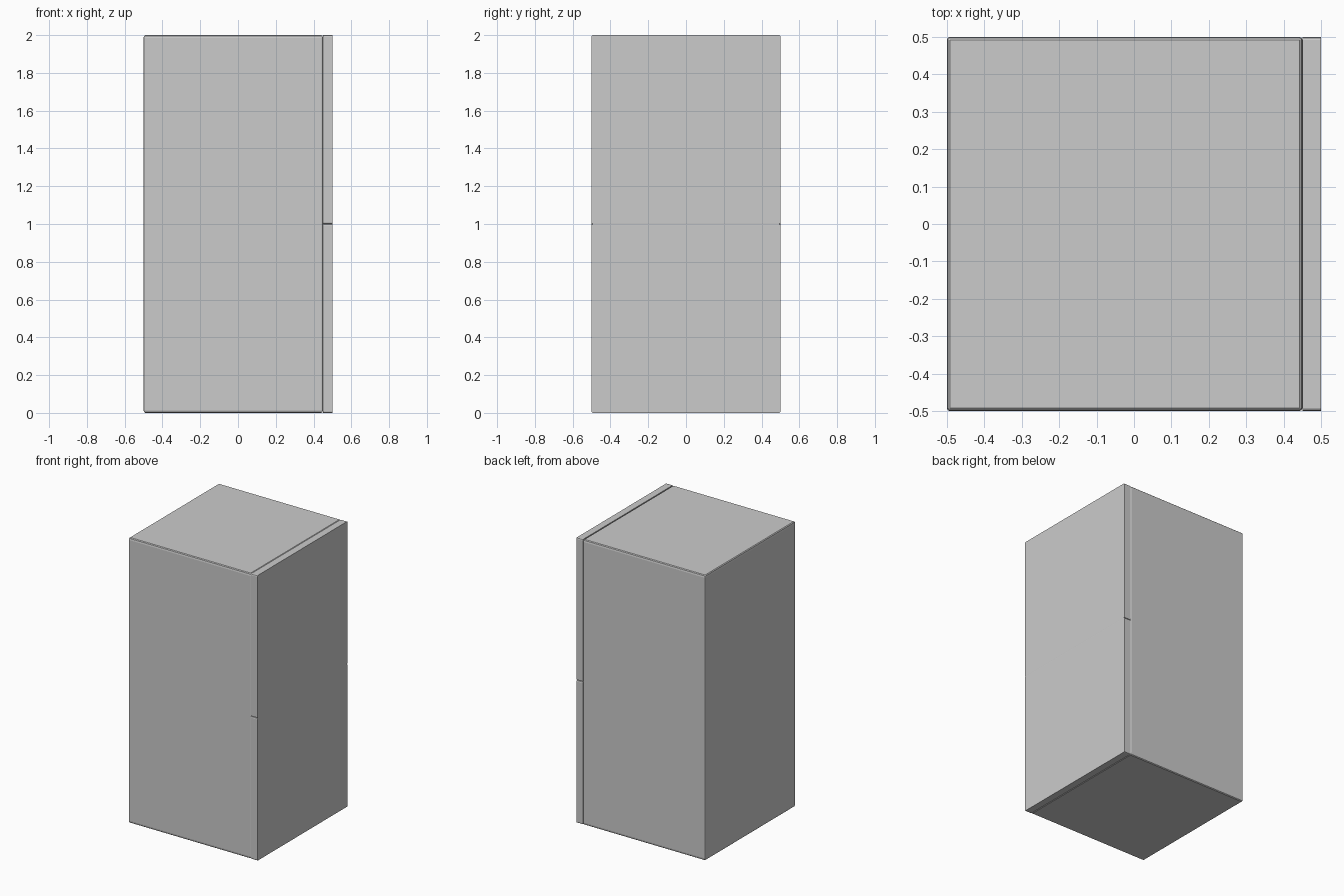
import bpy

if "Cube" in bpy.data.objects:
    bpy.data.objects.remove(bpy.data.objects["Cube"])


def box(name, lo, hi):
    # Slightly rounded box; the bevel follows the box's own proportions
    bpy.ops.mesh.primitive_cube_add(size=2, location=[(a + b) / 2 for a, b in zip(lo, hi)])
    ob = bpy.context.object
    ob.name = name
    ob.scale = [(b - a) / 2 for a, b in zip(lo, hi)]
    bevel = ob.modifiers.new("edge_rounding", 'BEVEL')
    bevel.width = 0.016
    bevel.segments = 2
    return ob


# Main cabinet
box("cabinet_body", (-0.5, -0.5, 0), (0.45, 0.5, 2))

# Two stacked thin doors on the +x side
for i, name in enumerate(("lower_door", "upper_door")):
    box(name, (0.45, -0.5, i), (0.5, 0.5, i + 1))
